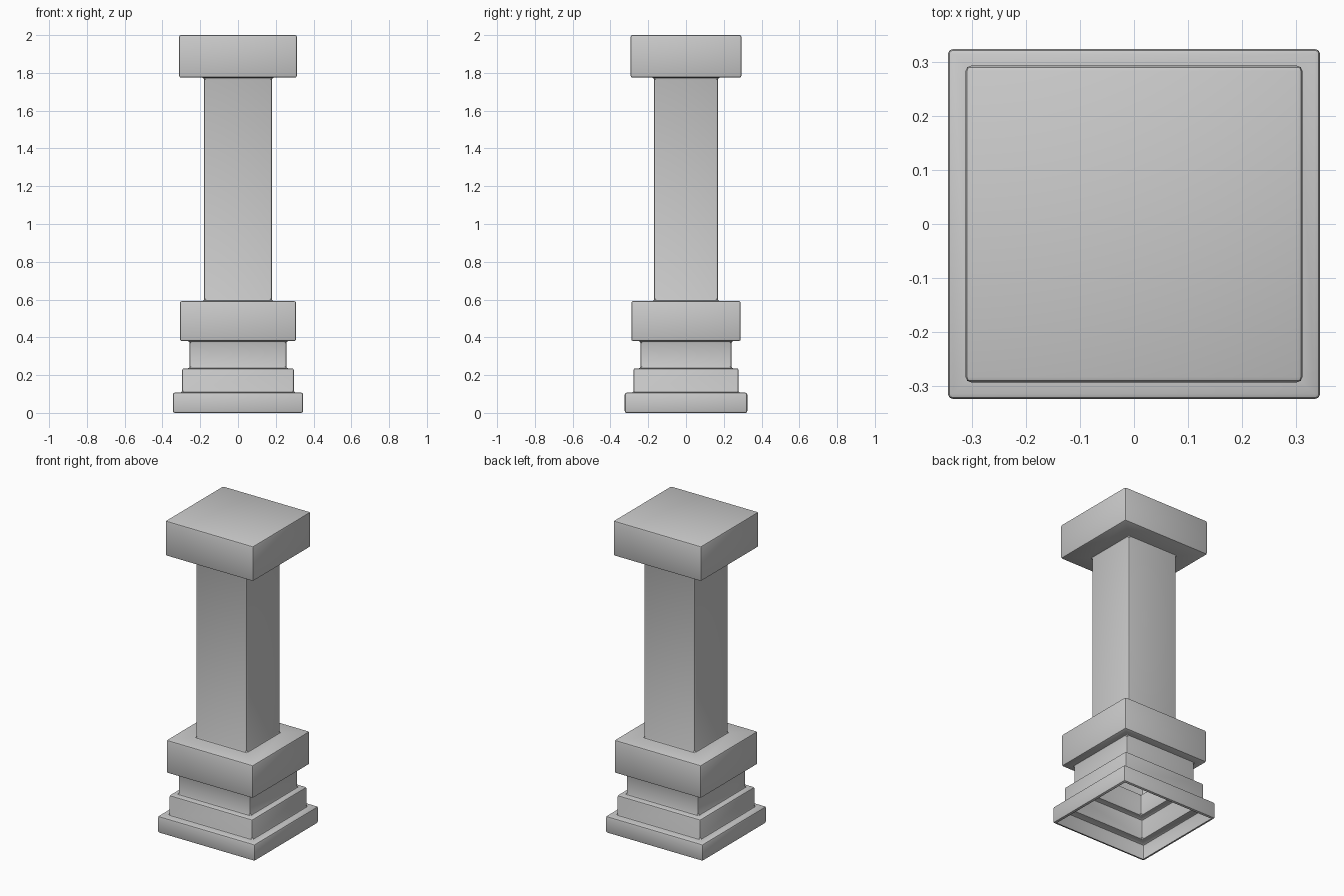
import bpy, bmesh

if "Cube" in bpy.data.objects:
    bpy.data.objects.remove(bpy.data.objects["Cube"])

# Half-width (x) and height of each step, from the open bottom lip up to the cap
PROFILE = [
    (0.328, 0.0), (0.345, 0.0), (0.345, 0.107),    # plinth
    (0.296, 0.107), (0.296, 0.236),                # lower step
    (0.256, 0.236), (0.256, 0.38),                 # neck
    (0.308, 0.38), (0.308, 0.592),                 # collar block
    (0.18, 0.592), (0.18, 1.775),                  # shaft
    (0.312, 1.775), (0.312, 2.0),                  # cap
]
DEPTH_RATIO = 0.94


def ring(bm, half, z):
    d = half * DEPTH_RATIO
    return [bm.verts.new((sx * half, sy * d, z))
            for sx, sy in ((-1, -1), (1, -1), (1, 1), (-1, 1))]


# Hollow skin swept along the profile, open underneath
bm = bmesh.new()
rings = [ring(bm, w, z) for w, z in PROFILE]
for low, high in zip(rings, rings[1:]):
    for i in range(4):
        j = (i + 1) % 4
        bm.faces.new((low[i], low[j], high[j], high[i]))
bm.faces.new(rings[-1])

mesh = bpy.data.meshes.new("pillar")
bm.to_mesh(mesh)
bm.free()
pillar = bpy.data.objects.new("pillar", mesh)
bpy.context.collection.objects.link(pillar)

# Softly rounded edges and fillets
bevel = pillar.modifiers.new("rounded_edges", 'BEVEL')
bevel.width = 0.01
bevel.segments = 2
bevel.limit_method = 'ANGLE'
bevel.use_clamp_overlap = False

bpy.context.view_layer.objects.active = pillar
pillar.select_set(True)
bpy.ops.object.modifier_apply(modifier=bevel.name)
bpy.ops.object.shade_smooth_by_angle()
